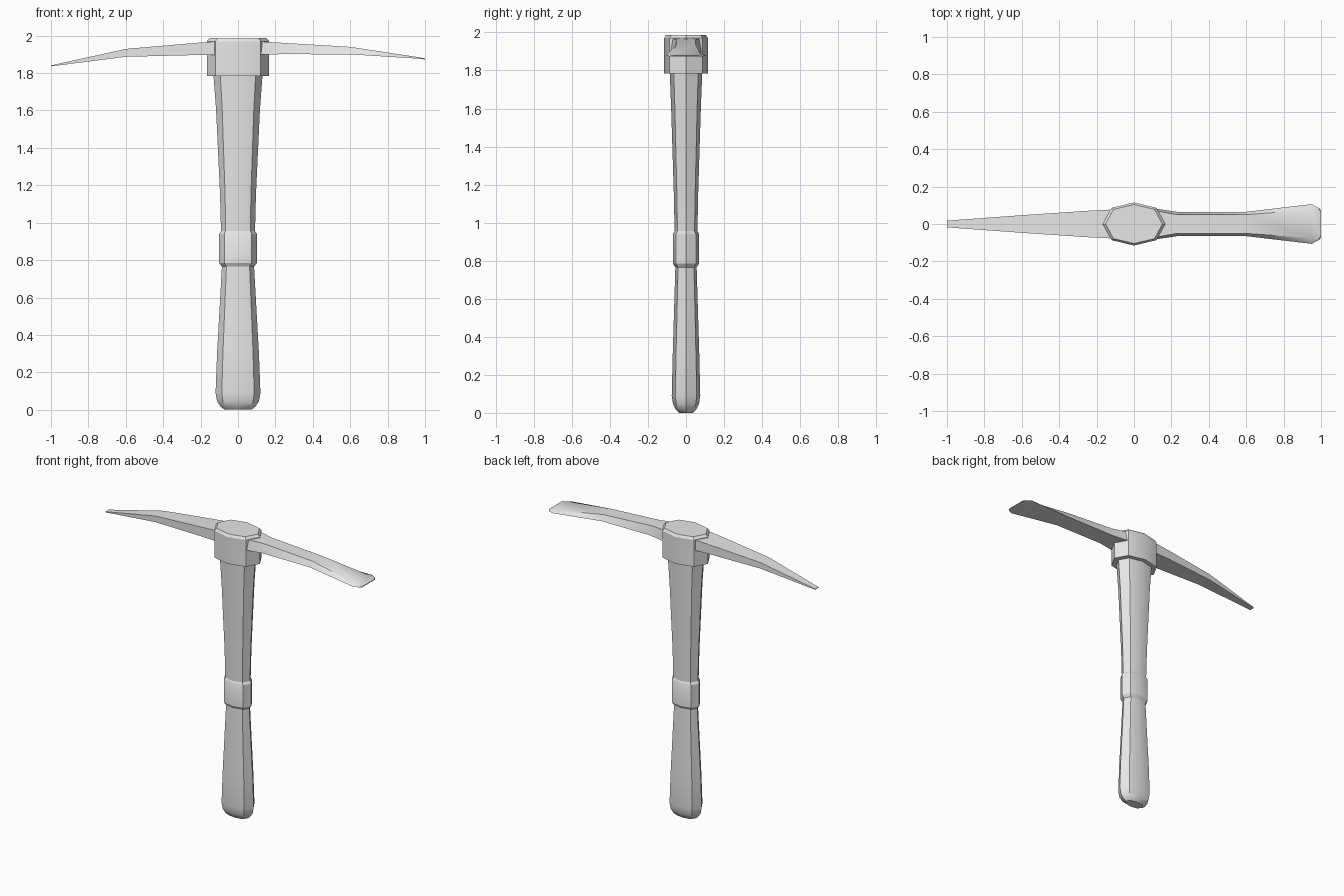
import bpy, bmesh, math

cube = bpy.data.objects.get("Cube")
if cube:
    bpy.data.objects.remove(cube, do_unlink=True)

grey = bpy.data.materials.new("plain_grey")
grey.use_nodes = True
COLOUR = (0.8, 0.8, 0.8, 1)
grey.diffuse_color = COLOUR
grey.node_tree.nodes["Principled BSDF"].inputs["Base Color"].default_value = COLOUR


def loft(name, rings):
    """Skin a list of equal-length rings into a closed solid."""
    bm = bmesh.new()
    loops = [[bm.verts.new(p) for p in ring] for ring in rings]
    for a, b in zip(loops, loops[1:]):
        for i in range(len(a)):
            j = (i + 1) % len(a)
            bm.faces.new((a[i], a[j], b[j], b[i]))
    bm.faces.new(loops[0])
    bm.faces.new(loops[-1])
    bmesh.ops.recalc_face_normals(bm, faces=bm.faces)
    mesh = bpy.data.meshes.new(name)
    bm.to_mesh(mesh)
    bm.free()
    mesh.materials.append(grey)
    obj = bpy.data.objects.new(name, mesh)
    bpy.context.collection.objects.link(obj)
    bpy.ops.object.select_all(action="DESELECT")
    obj.select_set(True)
    bpy.context.view_layer.objects.active = obj
    bpy.ops.object.shade_smooth_by_angle(angle=math.radians(30))
    return obj


def octagon(z, a, b):
    """Eight-sided outline with points on both axes."""
    c, d = a * 0.72, b * 0.75
    return [(a, 0, z), (c, d, z), (0, b, z), (-c, d, z),
            (-a, 0, z), (-c, -d, z), (0, -b, z), (c, -d, z)]


def bar(x, low, high, wide_low, wide_high):
    """Four-sided cross-section of a head arm."""
    return [(x, -wide_low, low), (x, wide_low, low),
            (x, wide_high, high), (x, -wide_high, high)]


# Handle: rounded butt, grip, raised band and flaring top (z, half x, half y)
handle = [(0, 0.07, 0.035), (0.015, 0.092, 0.052), (0.045, 0.112, 0.068),
          (0.09, 0.12, 0.075), (0.3, 0.112, 0.07), (0.765, 0.086, 0.056),
          (0.785, 0.101, 0.069), (0.94, 0.101, 0.069), (0.955, 0.091, 0.06),
          (1.15, 0.096, 0.064), (1.6, 0.117, 0.078), (1.8, 0.132, 0.086)]
loft("handle", [octagon(*s) for s in handle])

# Collar with a chamfered top
collar = [(1.785, 0.167, 0.115), (1.97, 0.167, 0.115), (1.987, 0.152, 0.104)]
loft("head_collar", [octagon(*s) for s in collar])

# Pointed arm (x, bottom, top, half width at bottom, half width at top)
pick = [(-0.08, 1.896, 1.972, 0.079, 0.079), (-0.24, 1.896, 1.96, 0.071, 0.071),
        (-0.6, 1.887, 1.929, 0.047, 0.047), (-1, 1.836, 1.841, 0.018, 0.018)]
loft("pick_arm", [bar(*s) for s in pick])

# Flat arm, flaring to a wide cutting edge
blade = [(0.08, 1.898, 1.971, 0.088, 0.078), (0.13, 1.898, 1.968, 0.08, 0.068),
         (0.23, 1.901, 1.962, 0.065, 0.05), (0.6, 1.9, 1.94, 0.065, 0.05),
         (0.95, 1.878, 1.887, 0.106, 0.076), (0.99, 1.874, 1.88, 0.085, 0.076),
         (1, 1.873, 1.878, 0.07, 0.066)]
loft("blade_arm", [bar(*s) for s in blade])
